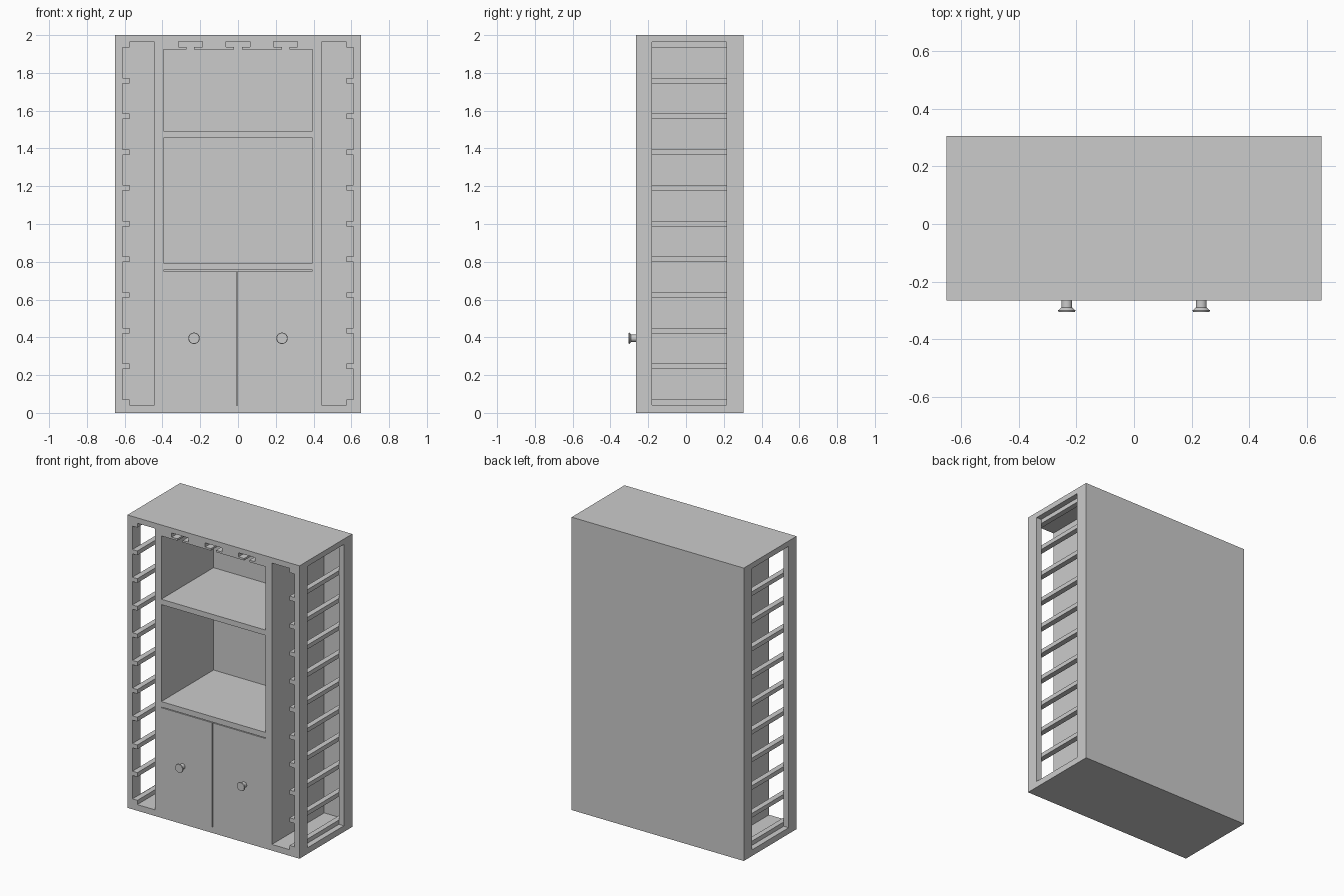
import bpy, bmesh, math
from mathutils import Matrix

if "Cube" in bpy.data.objects:
    bpy.data.objects.remove(bpy.data.objects["Cube"])

FRONT, BACK = -0.265, 0.305
INNER_BACK = 0.299


def finish(name, bm):
    bmesh.ops.recalc_face_normals(bm, faces=bm.faces)
    mesh = bpy.data.meshes.new(name)
    bm.to_mesh(mesh)
    bm.free()
    ob = bpy.data.objects.new(name, mesh)
    bpy.context.collection.objects.link(ob)
    return ob


def box(name, x0, x1, y0, y1, z0, z1):
    bm = bmesh.new()
    bmesh.ops.create_cube(bm, size=1)
    for v in bm.verts:
        v.co.x = x1 if v.co.x > 0 else x0
        v.co.y = y1 if v.co.y > 0 else y0
        v.co.z = z1 if v.co.z > 0 else z0
    return finish(name, bm)


def prism(name, points, y0, y1):
    """Extrude an x-z outline along y."""
    bm = bmesh.new()
    face = bm.faces.new([bm.verts.new((x, y0, z)) for x, z in points])
    ext = bmesh.ops.extrude_face_region(bm, geom=[face])
    verts = [g for g in ext["geom"] if isinstance(g, bmesh.types.BMVert)]
    bmesh.ops.translate(bm, verts=verts, vec=(0, y1 - y0, 0))
    return finish(name, bm)


def cut(target, cutter):
    mod = target.modifiers.new("cut", 'BOOLEAN')
    mod.operation = 'DIFFERENCE'
    mod.solver = 'EXACT'
    mod.object = cutter
    bpy.context.view_layer.objects.active = target
    bpy.ops.object.modifier_apply(modifier=mod.name)
    bpy.data.objects.remove(cutter)


# Cabinet carcass, hollowed out compartment by compartment
carcass = box("cabinet_carcass", -0.65, 0.65, FRONT, BACK, 0, 2)
OUT = FRONT - 0.1
for z0, z1 in ((0.04, 0.757), (0.794, 1.456), (1.493, 1.925)):
    cut(carcass, box("compartment_cutter", -0.394, 0.394, OUT, INNER_BACK, z0, z1))

# Bottle bays, open at the front and at the side
for s in (-1, 1):
    a, b = sorted((s * 0.442, s * 0.612))
    cut(carcass, box("bay_cutter", a, b, OUT, INNER_BACK, 0.042, 1.963))
    a, b = sorted((s * 0.55, s * 0.75))
    cut(carcass, box("side_cutter", a, b, -0.18, 0.214, 0.042, 1.963))

# T-shaped stemware slots above the top compartment
for cx in (-0.252, 0, 0.252):
    half = [(0.02, 1.91), (0.02, 1.938), (0.063, 1.938), (0.063, 1.966)]
    outline = [(cx + x, z) for x, z in half] + [(cx - x, z) for x, z in reversed(half)]
    cut(carcass, prism("slot_cutter", outline, OUT, INNER_BACK))

# Rails running front to back along the outer side of each bay
for s, side in ((-1, "left"), (1, "right")):
    for i in range(11):
        z = 0.042 + i * 0.1892
        a, b = sorted((s * 0.575, s * 0.612))
        box(f"{side}_rail_{i + 1}", a, b, FRONT, INNER_BACK, z, z + 0.029)

# Doors, flush with the front
box("left_door", -0.394, -0.009, FRONT, FRONT + 0.03, 0.04, 0.752)
box("right_door", -0.003, 0.394, FRONT, FRONT + 0.03, 0.04, 0.752)


# Turned knobs
def knob(name, x, z):
    profile = [(0, 0), (0.019, 0), (0.019, 0.025), (0.03, 0.034), (0.028, 0.04), (0, 0.04)]
    bm = bmesh.new()
    vs = [bm.verts.new((r, 0, h)) for r, h in profile]
    edges = [bm.edges.new(p) for p in zip(vs, vs[1:])]
    bmesh.ops.spin(bm, geom=vs + edges, cent=(0, 0, 0), axis=(0, 0, 1),
                   angle=math.tau, steps=32)
    bmesh.ops.remove_doubles(bm, verts=bm.verts, dist=1e-5)
    bmesh.ops.transform(bm, verts=bm.verts, matrix=Matrix.Translation((x, FRONT, z))
                        @ Matrix.Rotation(math.pi / 2, 4, 'X'))
    ob = finish(name, bm)
    bpy.ops.object.select_all(action='DESELECT')
    ob.select_set(True)
    bpy.context.view_layer.objects.active = ob
    bpy.ops.object.shade_smooth_by_angle(angle=math.radians(30))


knob("left_knob", -0.233, 0.395)
knob("right_knob", 0.233, 0.395)
